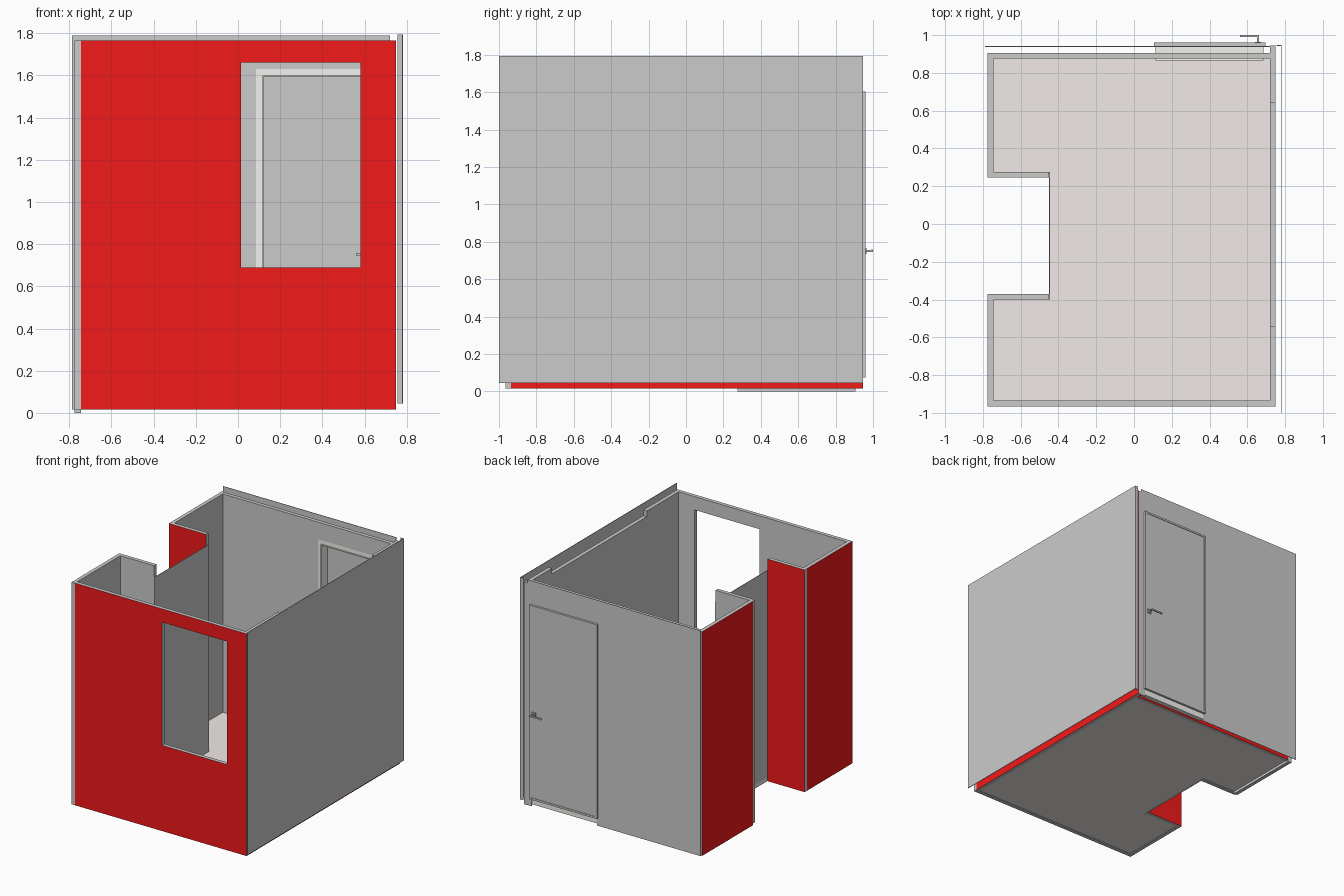
import bpy, bmesh
from mathutils import Vector

if "Cube" in bpy.data.objects:
    bpy.data.objects.remove(bpy.data.objects["Cube"])


def material(name, rgb):
    m = bpy.data.materials.new(name)
    m.diffuse_color = (*rgb, 1)
    m.use_nodes = True
    m.node_tree.nodes["Principled BSDF"].inputs["Base Color"].default_value = m.diffuse_color
    return m


GREY = material("wall_grey", (0.8, 0.8, 0.8))
RED = material("outer_red", (0.9, 0.01, 0.01))
LIGHT = material("frame_light", (0.9, 0.91, 0.86))
FLOOR = material("floor_beige", (0.88, 0.83, 0.80))


def finish(bm, name, mat=None, red_side=None):
    """Make an object; faces pointing to red_side become red."""
    bmesh.ops.recalc_face_normals(bm, faces=bm.faces[:])
    bm.normal_update()
    me = bpy.data.meshes.new(name)
    if red_side:
        me.materials.append(GREY)
        me.materials.append(RED)
        for f in bm.faces:
            f.material_index = int(f.normal.dot(Vector(red_side)) > 0.9)
    elif mat:
        me.materials.append(mat)
    bm.to_mesh(me)
    bm.free()
    ob = bpy.data.objects.new(name, me)
    bpy.context.collection.objects.link(ob)
    return ob


def place(axis, p, d):
    """Profile point p at depth d along the given axis."""
    return {"x": (d, p[0], p[1]), "y": (p[0], d, p[1]), "z": (p[0], p[1], d)}[axis]


def prism(name, axis, poly, a, b, mat=None, red_side=None):
    bm = bmesh.new()
    face = bm.faces.new([bm.verts.new(place(axis, p, a)) for p in poly])
    out = bmesh.ops.extrude_face_region(bm, geom=[face])
    verts = [g for g in out["geom"] if isinstance(g, bmesh.types.BMVert)]
    bmesh.ops.translate(bm, verts=verts, vec=place(axis, (0, 0), b - a))
    return finish(bm, name, mat, red_side)


def rect(x0, x1, z0, z1):
    return [(x0, z0), (x1, z0), (x1, z1), (x0, z1)]


def box(name, x0, x1, y0, y1, z0, z1, mat=None, red_side=None):
    return prism(name, "z", rect(x0, x1, y0, y1), z0, z1, mat, red_side)


def ring(name, outer, inner, y0, y1, mat=None, red_side=None):
    """Rectangular slab in the x-z plane with a rectangular opening."""
    bm = bmesh.new()
    loops = [[bm.verts.new(place("y", p, d)) for p in r]
             for r, d in ((outer, y0), (inner, y0), (inner, y1), (outer, y1))]
    for k in range(4):
        a, b = loops[k], loops[(k + 1) % 4]
        for i in range(4):
            j = (i + 1) % 4
            bm.faces.new((a[i], a[j], b[j], b[i]))
    return finish(bm, name, mat, red_side)


B, T = 0.015, 1.765   # wall bottom and top

# Floor with the side recess
prism("floor", "z", [(-.745, -.935), (.72, -.935), (.72, .875), (-.745, .875),
                     (-.745, .275), (-.45, .275), (-.45, -.40), (-.745, -.40)],
      .02, .045, FLOOR)

# Front wall with window opening
ring("front_wall", rect(-.745, .75, B, T), rect(.015, .58, .69, 1.66),
     -.965, -.935, red_side=(0, -1, 0))

# Left walls and the two returns into the recess
box("left_front_wall", -.775, -.745, -.965, -.40, B, T, red_side=(-1, 0, 0))
box("left_back_wall", -.775, -.745, .275, .905, 0, T, red_side=(-1, 0, 0))
box("recess_front_return", -.775, -.45, -.40, -.37, B, T, red_side=(0, 1, 0))
box("recess_back_return", -.775, -.45, .245, .275, B, T, red_side=(0, -1, 0))
box("recess_panel", -.45, -.446, -.40, .275, B, 1.675)

# Right wall with lowered middle of the top edge
prism("right_wall", "x", [(-.935, B), (.945, B), (.945, T), (.64, T), (.64, 1.72),
                          (-.54, 1.72), (-.54, T), (-.935, T)],
      .72, .75, red_side=(1, 0, 0))

# Back wall with door opening
ring("back_wall", rect(-.745, .72, B, T), rect(.085, .715, .045, 1.63),
     .875, .905, red_side=(0, 1, 0))

# Thin outer cladding: right sheet with folded edge, back sheet around the door
prism("right_cladding", "z", [(.777, -1), (.782, -1), (.782, .947), (.755, .947),
                              (.755, .942), (.777, .942)], .045, 1.795)
prism("back_cladding", "y", [(-.788, B), (.115, B), (.115, 1.6), (.685, 1.6),
                             (.685, B), (.72, B), (.72, 1.79), (-.788, 1.79)],
      .938, .942)

# Door frame, liner and sill
ring("door_frame", rect(.085, .715, .045, 1.63), rect(.115, .685, .08, 1.6),
     .875, .905, LIGHT)
ring("door_liner", rect(.115, .685, .08, 1.6), rect(.12, .68, .085, 1.595),
     .865, .94, LIGHT)
box("door_sill", .115, .685, .905, .94, .03, .08, LIGHT)

# Door leaf with raised border
ring("door_border", rect(.105, .695, .075, 1.605), rect(.12, .68, .09, 1.59),
     .943, .96)
box("door_leaf", .12, .68, .943, .956, .09, 1.59)

# Lever handles on both sides of the door
for side, s in (("outer", 1), ("inner", -1)):
    y = lambda d: .95 + s * d
    for part, x0, x1, d0, d1, h in (("rose", .64, .672, .006, .014, .016),
                                    ("spindle", .651, .661, .014, .042, .005),
                                    ("lever", .56, .663, .040, .050, .006)):
        ya, yb = sorted((y(d0), y(d1)))
        box(f"{side}_handle_{part}", x0, x1, ya, yb, .752 - h, .752 + h)
